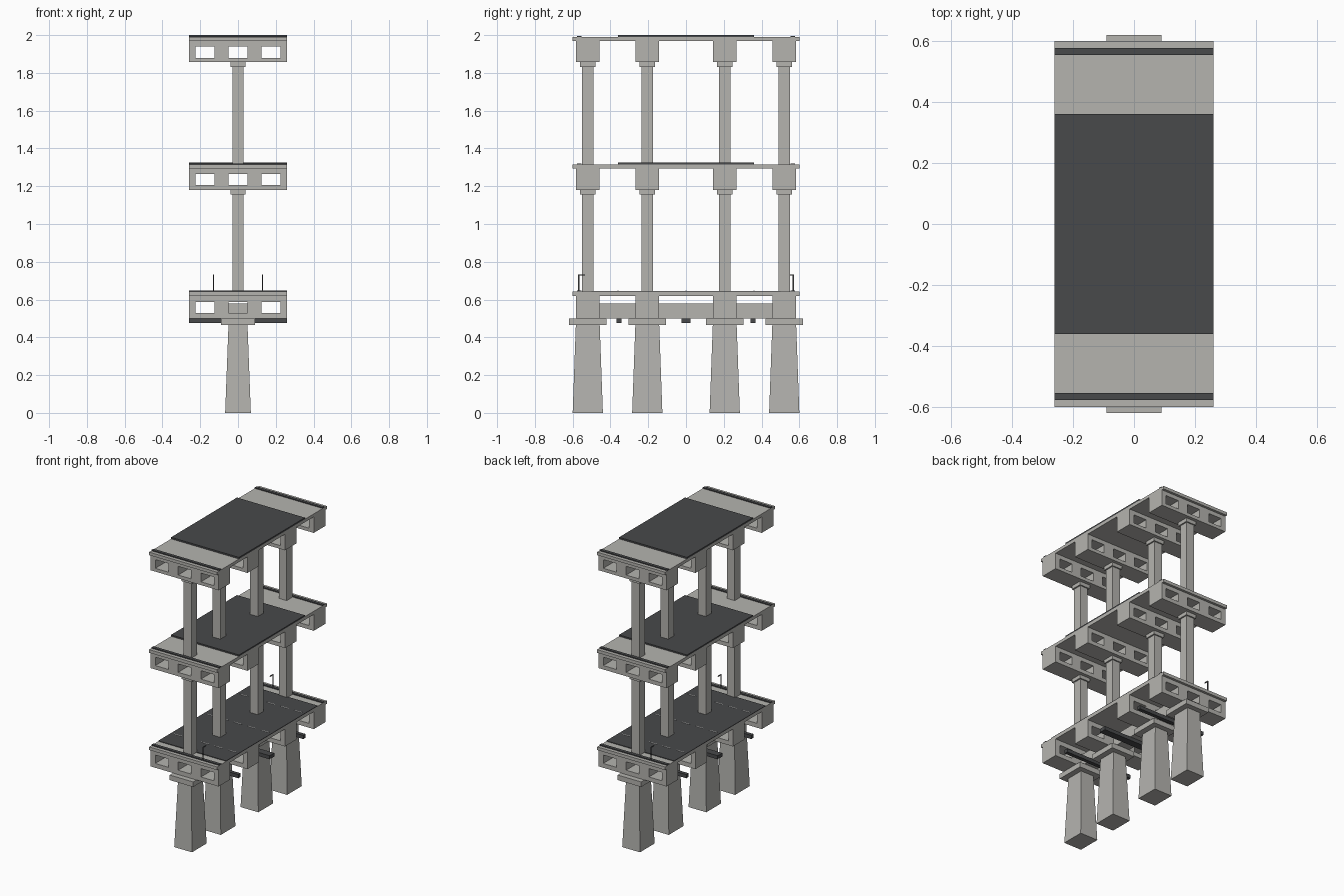
import bpy, bmesh
from mathutils import Vector

if "Cube" in bpy.data.objects:
    bpy.data.objects.remove(bpy.data.objects["Cube"])


def material(name, c):
    m = bpy.data.materials.new(name)
    m.diffuse_color = (*c, 1)
    m.use_nodes = True
    m.node_tree.nodes["Principled BSDF"].inputs["Base Color"].default_value = m.diffuse_color
    return m


CONCRETE = material("concrete", (0.46, 0.455, 0.43))
ASPHALT = material("asphalt", (0.065, 0.067, 0.07))
PAINT = material("lane_paint", (0.8, 0.8, 0.78))


def finish(bm, name, mat):
    bmesh.ops.recalc_face_normals(bm, faces=bm.faces[:])
    me = bpy.data.meshes.new(name)
    bm.to_mesh(me)
    bm.free()
    me.materials.append(mat)
    ob = bpy.data.objects.new(name, me)
    bpy.context.collection.objects.link(ob)
    return ob


def block(name, x, y, z, mat=CONCRETE, taper=(1, 1)):
    """Box between (min, max) pairs; the top can be tapered in x and y."""
    bm = bmesh.new()
    bmesh.ops.create_cube(bm, size=1)
    cx, cy = sum(x) / 2, sum(y) / 2
    for v in bm.verts:
        tx, ty = taper if v.co.z > 0 else (1, 1)
        v.co = (cx + v.co.x * (x[1] - x[0]) * tx,
                cy + v.co.y * (y[1] - y[0]) * ty,
                z[1] if v.co.z > 0 else z[0])
    return finish(bm, name, mat)


def girder(name, y, half, z0, z1, h0, h1):
    """Beam along x with three rectangular openings through it."""
    xs = [-0.26, -0.225, -0.125, -0.05, 0.05, 0.125, 0.225, 0.26]
    zs = [z0, h0, h1, z1]
    bm = bmesh.new()
    grid = [[bm.verts.new((px, y - half, pz)) for pz in zs] for px in xs]
    for i in range(7):
        for j in range(3):
            if j == 1 and i in (1, 3, 5):
                continue
            bm.faces.new((grid[i][j], grid[i + 1][j], grid[i + 1][j + 1], grid[i][j + 1]))
    ext = bmesh.ops.extrude_face_region(bm, geom=bm.faces[:], use_keep_orig=True)
    moved = [g for g in ext["geom"] if isinstance(g, bmesh.types.BMVert)]
    bmesh.ops.translate(bm, verts=moved, vec=Vector((0, 2 * half, 0)))
    return finish(bm, name, CONCRETE)


ROWS = (-0.52, -0.205, 0.205, 0.52)
# girder bottom, opening bottom, opening top, slab bottom, slab top, road top, road half width
DECKS = (
    (0.50, 0.53, 0.588, 0.62, 0.642, 0.646, 0.50),
    (1.18, 1.207, 1.265, 1.293, 1.315, 1.325, 0.36),
    (1.857, 1.88, 1.94, 1.968, 1.989, 2.0, 0.36),
)

# decks: girders, slab, road surface and edge strips
for n, (g0, h0, h1, s0, s1, r1, rw) in enumerate(DECKS):
    for y in ROWS:
        girder(f"girder_{n}", y, 0.063, g0, s0, h0, h1)
    block(f"deck_slab_{n}", (-0.26, 0.26), (-0.6, 0.6), (s0, s1))
    block(f"road_surface_{n}", (-0.26, 0.26), (-rw, rw), (s1, r1), ASPHALT)
    for y in (-0.565, 0.565):
        block(f"edge_strip_{n}", (-0.26, 0.26), (y - 0.011, y + 0.011), (s1, s1 + 0.006), ASPHALT)

# piers with caps, upper columns with capitals
for y in ROWS:
    block("pier", (-0.068, 0.068), (y - 0.08, y + 0.08), (0, 0.465), taper=(0.74, 0.79))
    block("pier_cap", (-0.09, 0.09), (y - 0.099, y + 0.099), (0.465, 0.50))
    for low, high in zip(DECKS, DECKS[1:]):
        top = high[0]
        block("column", (-0.03, 0.03), (y - 0.031, y + 0.031), (low[4], top - 0.025))
        block("column_capital", (-0.04, 0.04), (y - 0.04, y + 0.04), (top - 0.025, top))

# cross beams joining the lowest girders
for a, b in zip(ROWS, ROWS[1:]):
    block("cross_beam", (-0.05, 0.05), (a + 0.063, b - 0.063), (0.50, 0.58))

# dark service ducts slung beneath
for y, half in ((-0.355, 0.013), (0, 0.025), (0.355, 0.013)):
    block("service_duct", (-0.26, 0.26), (y - half, y + half), (0.475, 0.50), ASPHALT)

# lane dashes on the lowest road
for y in (-0.36, -0.0, 0.36):
    for i in range(5):
        x = -0.208 + i * 0.104
        block("lane_dash", (x - 0.03, x + 0.03), (y - 0.003, y + 0.003), (0.646, 0.6475), PAINT)

# street lamps, one per side at opposite ends
for s in (-1, 1):
    x, y = -0.13 * s, 0.568 * s
    block("lamp_post", (x - 0.003, x + 0.003), (y - 0.003, y + 0.003), (0.642, 0.732), ASPHALT)
    ends = sorted((y, y - 0.032 * s))
    block("lamp_arm", (x - 0.003, x + 0.003), ends, (0.728, 0.733), ASPHALT)
